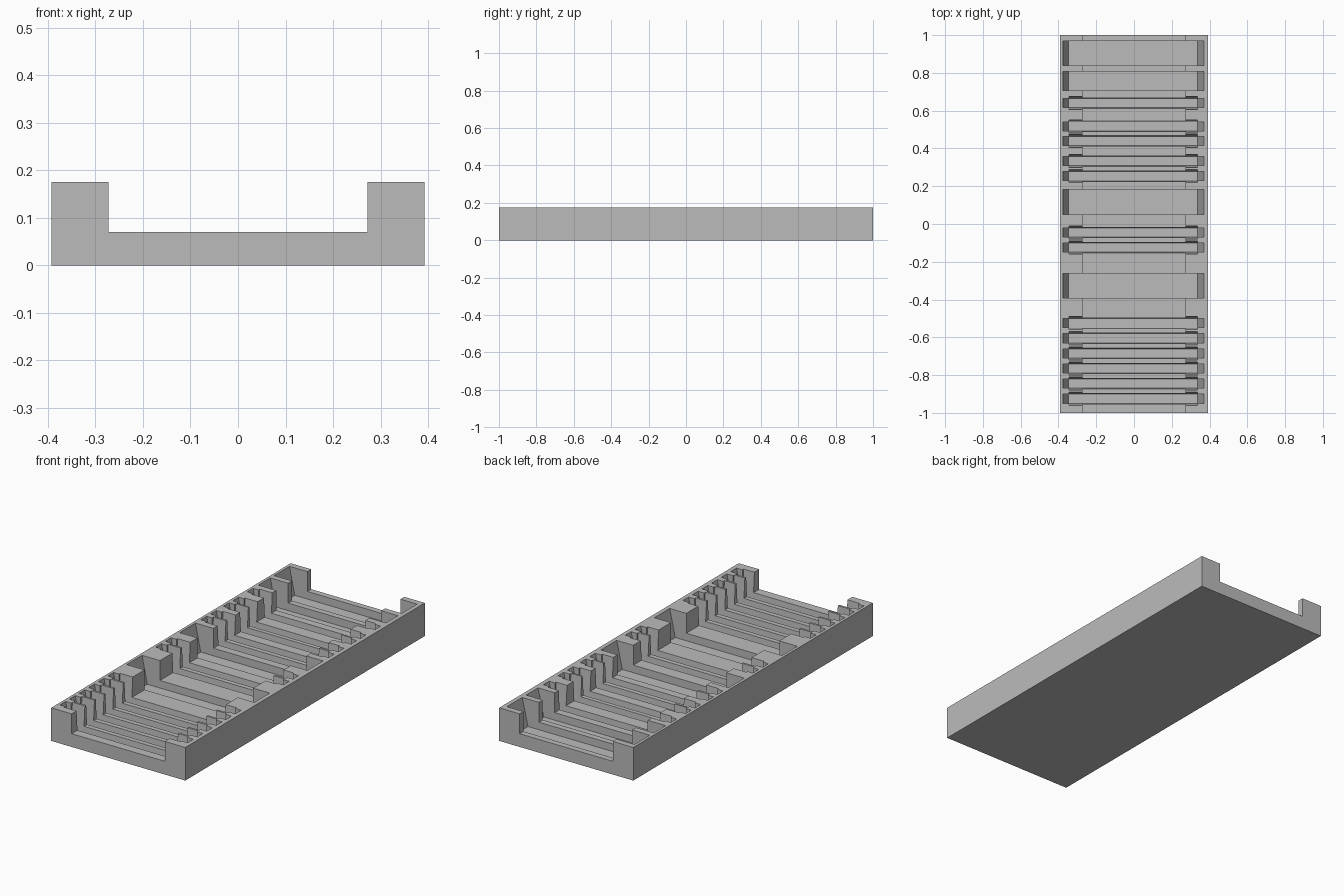
import bpy
import bmesh

cube = bpy.data.objects.get("Cube")
if cube:
    bpy.data.objects.remove(cube, do_unlink=True)

grey = bpy.data.materials.new("plain grey")
grey.use_nodes = True
grey.diffuse_color = (0.5, 0.5, 0.5, 1)
grey.node_tree.nodes["Principled BSDF"].inputs["Base Color"].default_value = (0.5, 0.5, 0.5, 1)

HALF_W, HEIGHT, FLOOR = 0.392, 0.175, 0.07
CHANNEL = 0.272
SLOT_Z, TOP_Z = 0.03, 0.195


def make_object(name, bm):
    bmesh.ops.recalc_face_normals(bm, faces=bm.faces)
    mesh = bpy.data.meshes.new(name)
    bm.to_mesh(mesh)
    bm.free()
    mesh.materials.append(grey)
    obj = bpy.data.objects.new(name, mesh)
    bpy.context.collection.objects.link(obj)
    return obj


def add_prism(bm, low, high):
    """Tapered block between two (x0, x1, y0, y1) rectangles."""
    rings = []
    for (x0, x1, y0, y1), z in ((low, SLOT_Z), (high, TOP_Z)):
        corners = ((x0, y0), (x1, y0), (x1, y1), (x0, y1))
        rings.append([bm.verts.new((x, y, z)) for x, y in corners])
    a, b = rings
    bm.faces.new(a[::-1])
    bm.faces.new(b)
    for i in range(4):
        j = (i + 1) % 4
        bm.faces.new((a[i], a[j], b[j], b[i]))


def cut(obj, cutter):
    mod = obj.modifiers.new("cut", 'BOOLEAN')
    mod.operation = 'DIFFERENCE'
    mod.solver = 'EXACT'
    mod.object = cutter
    bpy.context.view_layer.objects.active = obj
    bpy.ops.object.modifier_apply(modifier=mod.name)
    bpy.data.objects.remove(cutter, do_unlink=True)


# Channel-shaped tray extruded along its length
profile = [(-HALF_W, 0), (HALF_W, 0), (HALF_W, HEIGHT), (CHANNEL, HEIGHT),
           (CHANNEL, FLOOR), (-CHANNEL, FLOOR), (-CHANNEL, HEIGHT), (-HALF_W, HEIGHT)]
bm = bmesh.new()
face = bm.faces.new([bm.verts.new((x, -1, z)) for x, z in profile])
ext = bmesh.ops.extrude_face_region(bm, geom=[face])
bmesh.ops.translate(bm, vec=(0, 2, 0),
                    verts=[v for v in ext["geom"] if isinstance(v, bmesh.types.BMVert)])
tray = make_object("slotted_tray", bm)

# Cross slots as (centre, half width)
wide = [(0.904, 0.064), (0.758, 0.05), (0.117, 0.066), (-0.327, 0.064)]
narrow = [0.64, 0.517, 0.44, 0.333, 0.253, -0.045, -0.125,
          -0.525, -0.605, -0.685, -0.765, -0.845, -0.925]
slots = wide + [(y, 0.024) for y in narrow]

# All slots have ends that lean outward
bm = bmesh.new()
for y, h in slots:
    add_prism(bm, (-0.346, 0.336, y - h, y + h), (-0.381, 0.374, y - h, y + h))
cut(tray, make_object("slot_cutter", bm))

# Narrow slots also widen upward between the walls
bm = bmesh.new()
for y in narrow:
    add_prism(bm, (-0.345, 0.335, y - 0.0245, y + 0.0245),
              (-0.345, 0.335, y - 0.036, y + 0.036))
cut(tray, make_object("flare_cutter", bm))
